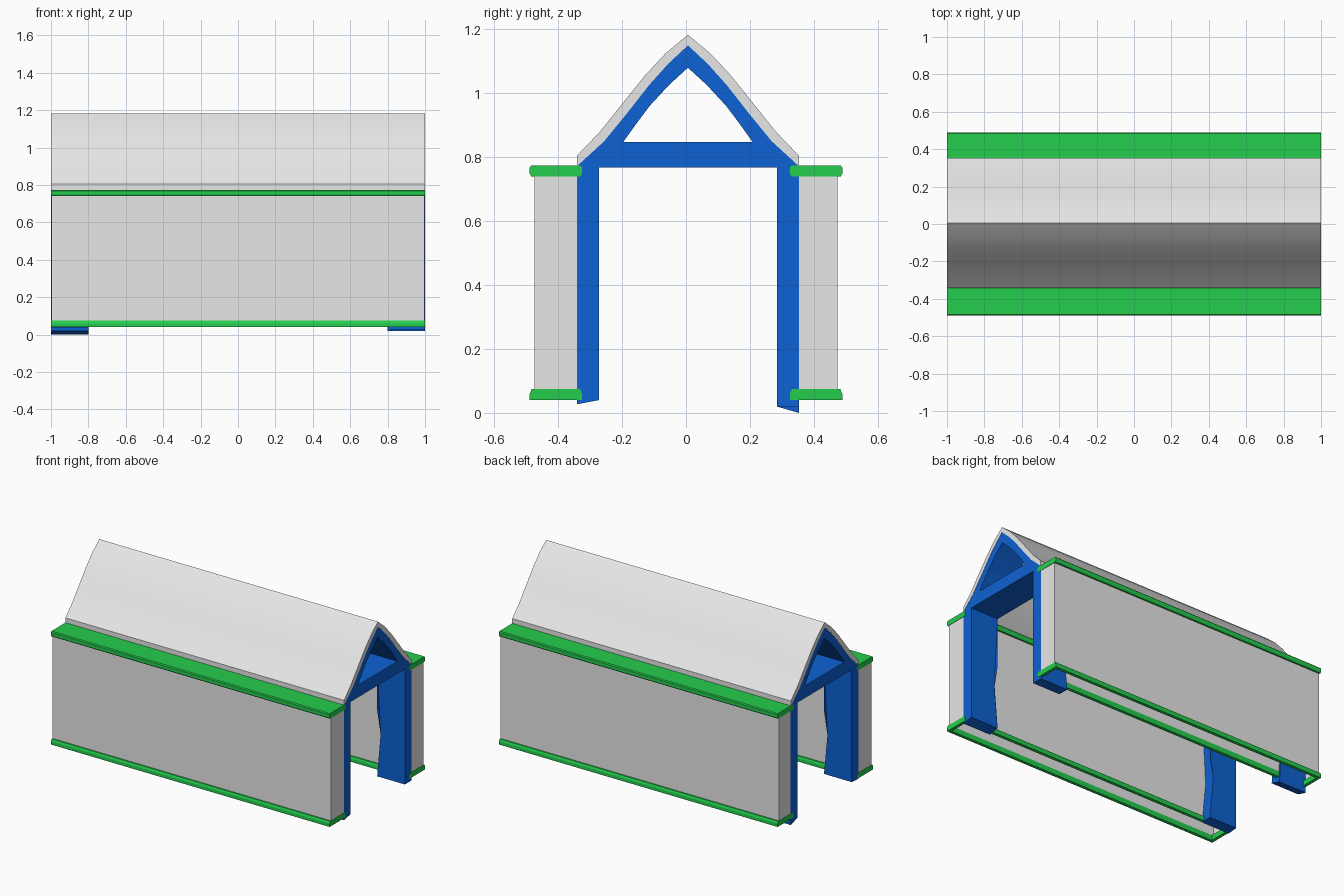
import bpy, bmesh
from mathutils import Vector

cube = bpy.data.objects.get("Cube")
if cube:
    bpy.data.objects.remove(cube, do_unlink=True)


def material(name, rgb):
    m = bpy.data.materials.new(name)
    m.use_nodes = True
    m.diffuse_color = (*rgb, 1)
    m.node_tree.nodes["Principled BSDF"].inputs["Base Color"].default_value = (*rgb, 1)
    return m


white = material("pale_grey", (0.8, 0.8, 0.8))
green = material("green", (0.018, 0.61, 0.075))
blue = material("blue", (0.004, 0.122, 0.66))


def finish(name, bm, mat):
    bmesh.ops.recalc_face_normals(bm, faces=bm.faces)
    mesh = bpy.data.meshes.new(name)
    bm.to_mesh(mesh)
    bm.free()
    mesh.materials.append(mat)
    obj = bpy.data.objects.new(name, mesh)
    bpy.context.collection.objects.link(obj)
    return obj


def prism(name, outline, x0, x1, mat):
    """Extrude a (y, z) outline along x."""
    bm = bmesh.new()
    face = bm.faces.new([bm.verts.new((x0, y, z)) for y, z in outline])
    out = bmesh.ops.extrude_face_region(bm, geom=[face])["geom"]
    moved = [v for v in out if isinstance(v, bmesh.types.BMVert)]
    bmesh.ops.translate(bm, vec=(x1 - x0, 0, 0), verts=moved)
    return finish(name, bm, mat)


def box(name, lo, hi, mat, open_bottom=False):
    lo, hi = Vector(lo), Vector(hi)
    bm = bmesh.new()
    bmesh.ops.create_cube(bm, size=1)
    for v in bm.verts:
        v.co = (lo + hi) / 2 + v.co * (hi - lo)
    if open_bottom:
        base = min(bm.faces, key=lambda f: f.calc_center_median().z)
        bmesh.ops.delete(bm, geom=[base], context="FACES_ONLY")
    return finish(name, bm, mat)


# Curved roof: distance from the ridge line and height, eave to ridge
MID = 0.006
slope = [(0.347, 0.805), (0.275, 0.88), (0.205, 0.968), (0.135, 1.055),
         (0.07, 1.125), (0, 1.183)]
under = [(0.347, 0.772), (0.262, 0.85), (0.19, 0.938), (0.122, 1.025),
         (0.062, 1.092), (0, 1.15)]


def both_sides(half):
    return [(MID - d, z) for d, z in half] + [(MID + d, z) for d, z in half[-2::-1]]


roof = prism("roof", both_sides(slope) + both_sides(under)[::-1], -1, 1, white)
bpy.ops.object.select_all(action="DESELECT")
roof.select_set(True)
bpy.context.view_layer.objects.active = roof
bpy.ops.object.shade_smooth_by_angle(angle=0.5)

# Side walls: hollow boxes with a green cap and an open green base frame
WALL, HALF, LIP = 0.407, 0.067, 0.082
for side, label in ((-1, "front"), (1, "back")):
    c = side * WALL
    box(label + "_wall", (-0.998, c - HALF, 0.045), (0.998, c + HALF, 0.75), white, True)
    cap = [(-LIP, 0.768), (-LIP, 0.748), (-0.077, 0.74), (0.077, 0.74),
           (LIP, 0.748), (LIP, 0.768), (0.077, 0.774), (-0.077, 0.774)]
    prism(label + "_wall_cap", [(c + y, z) for y, z in cap], -1, 1, green)
    rail = [(0.062, 0.04), (LIP, 0.04), (LIP, 0.06), (0.076, 0.074), (0.062, 0.074)]
    for s, edge in ((-1, "near"), (1, "far")):
        prism(f"{label}_base_rail_{edge}", [(c + s * y, z) for y, z in rail], -1, 1, green)
        box(f"{label}_base_end_{edge}", (s * 0.99 - 0.01, c - 0.062, 0.04),
            (s * 0.99 + 0.01, c + 0.062, 0.074), green)

# Gable frames at both ends, each made of two halves with uneven feet
opening = [(0, 1.08), (0.06, 1.025), (0.12, 0.96), (0.165, 0.9), (0.202, 0.848)]
feet = {(1, -1): (0.04, 0.027), (1, 1): (0.02, 0.02),
        (-1, -1): (0.04, 0.035), (-1, 1): (0.02, 0.0)}
for (end, side), (inner, outer) in feet.items():
    half = [(0.347, outer), (0.347, 0.3)] + under + opening
    half += [(0, 0.848), (0, 0.768), (0.278, 0.768), (0.278, 0.45),
             (0.278, 0.3), (0.278, inner)]
    name = ("left" if end > 0 else "right") + ("_front" if side < 0 else "_back")
    frame = prism(name + "_frame", [(MID + side * d, z) for d, z in half],
                  end * 0.8, end * 0.9985, blue)
    # ragged inner edge of the leg
    for v in frame.data.vertices:
        if abs(v.co.x) < 0.85 and abs(v.co.z - 0.3) < 0.01:
            v.co.x += end * 0.025
